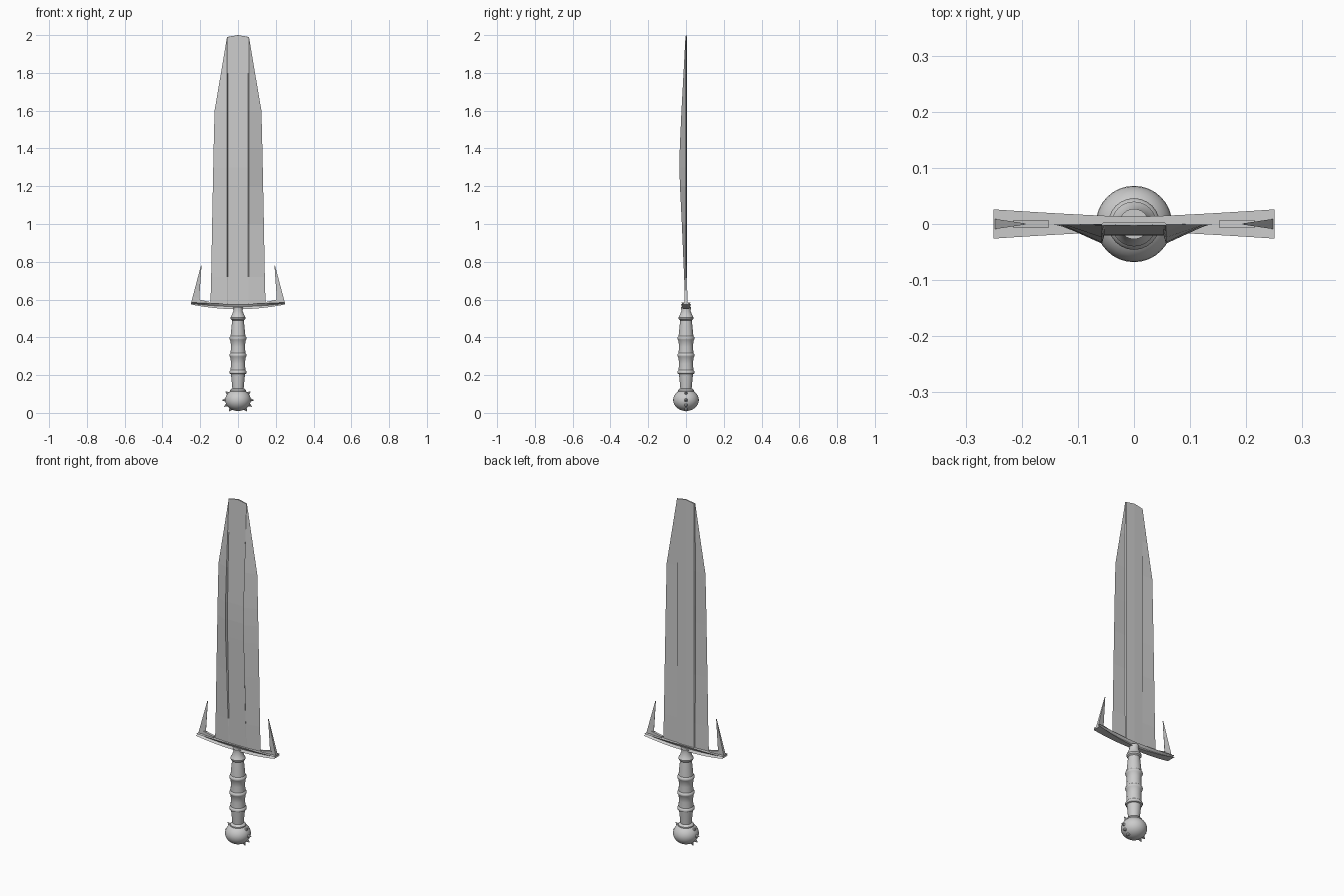
import bpy, bmesh, math
from mathutils import Vector, Matrix

if "Cube" in bpy.data.objects:
    bpy.data.objects.remove(bpy.data.objects["Cube"])


def make_object(name, bm, smooth=False):
    bmesh.ops.recalc_face_normals(bm, faces=bm.faces)
    mesh = bpy.data.meshes.new(name)
    bm.to_mesh(mesh)
    bm.free()
    obj = bpy.data.objects.new(name, mesh)
    bpy.context.collection.objects.link(obj)
    if smooth:
        bpy.context.view_layer.objects.active = obj
        obj.select_set(True)
        bpy.ops.object.shade_smooth_by_angle(angle=math.radians(35))
        obj.select_set(False)
    return obj


def loft(name, sections, smooth=False):
    """Skin a list of closed cross-sections and cap both ends."""
    bm = bmesh.new()
    rings = [[bm.verts.new(p) for p in s] for s in sections]
    n = len(rings[0])
    for a, b in zip(rings, rings[1:]):
        for i in range(n):
            j = (i + 1) % n
            bm.faces.new((a[i], a[j], b[j], b[i]))
    bm.faces.new(rings[0])
    bm.faces.new(rings[-1])
    return make_object(name, bm, smooth)


def lathe(name, profile, sides=24):
    ring = [2 * math.pi * i / sides for i in range(sides)]
    return loft(name, [[(r * math.cos(a), r * math.sin(a), z) for a in ring]
                       for r, z in profile], True)


# Blade: wings rise to two forward ridges beside a sunken centre panel
def blade_section(z, edge, bulge):
    crown = 0.010 if z > 1.95 else 0
    half = [(0.053, 0.003 + bulge * 0.55), (0.057, 0.003 + bulge),
            (edge, 0.001), (0.058, bulge * 0.15), (0.054, -0.003)]
    right = [(x, -y, z) for x, y in half]
    left = [(-x, y, z) for x, y, z in reversed(right)]
    return ([(0, -0.003 - bulge * 0.55, z + crown)] + right
            + [(0, 0.004, z + crown)] + left)


loft("blade", [blade_section(*s) for s in [
    (0.57, 0.146, 0.000), (0.72, 0.142, 0.007), (1.0, 0.137, 0.019),
    (1.2, 0.133, 0.029), (1.3, 0.131, 0.032), (1.4, 0.129, 0.030),
    (1.6, 0.124, 0.021), (1.8, 0.090, 0.010), (1.99, 0.058, 0.000)]])

# Crossguard: bowed underside, waisted section, flaring towards its ends
guard = []
for i in range(-10, 11):
    t = i / 10
    x, w = 0.25 * t, 0.013 + 0.013 * abs(t) ** 1.3
    low, high = 0.549 + 0.025 * t * t, 0.577 + 0.008 * t * t
    mid = (low + high) / 2
    guard.append([(x, -w, low), (x, -w * 0.45, mid), (x, -w, high),
                  (x, w, high), (x, w * 0.45, mid), (x, w, low)])
loft("crossguard", guard)

# Raised strip and upturned prong at each end of the guard
for side, label in ((-1, "left"), (1, "right")):
    loft("guard_strip_" + label, [
        [(side * x, y, z) for x, y, z in
         ((x, -0.007, 0.57), (x, 0.007, 0.57), (x, 0.007, top), (x, -0.007, top))]
        for x, top in ((0.152, 0.588), (0.215, 0.602))])
    loft("guard_prong_" + label, [
        [(side * xi, 0.001 * k, z), (side * xo, 0.009 * k, z), (side * xo, -0.009 * k, z),
         (side * xi, -0.001 * k, z)]
        for z, xi, xo, k in ((0.575, 0.20, 0.25, 1), (0.61, 0.205, 0.241, 0.9),
                             (0.78, 0.193, 0.196, 0.15))])

# Grip: ringed handle turned from one profile
profile = [(0.028, 0.11), (0.031, 0.14), (0.037, 0.205)]
for z in (0.215, 0.305, 0.395):
    profile += [(0.044, z - 0.007), (0.046, z), (0.044, z + 0.007),
                (0.039, z + 0.012), (0.0375, z + 0.045), (0.039, z + 0.076)]
profile = profile[:-2] + [(0.037, 0.43), (0.031, 0.49), (0.038, 0.496), (0.040, 0.505),
                          (0.035, 0.514), (0.024, 0.54), (0.027, 0.56)]
lathe("grip", profile)

# Pommel: slightly flattened ball
centre = Vector((0, 0, 0.068))
bm = bmesh.new()
bmesh.ops.create_uvsphere(bm, u_segments=32, v_segments=16, radius=1,
                          matrix=Matrix.Translation(centre) @ Matrix.Diagonal((0.068, 0.068, 0.058, 1)))
make_object("pommel", bm, True)
lathe("pommel_collar", [(0.042, 0.110), (0.042, 0.120), (0.034, 0.128), (0.029, 0.13)])

# Pommel spikes: small cones around the ball in the blade's plane
bm = bmesh.new()
for deg in (-55, -28, 0, 38):
    for side in (-1, 1):
        a = math.radians(deg)
        d = Vector((side * math.cos(a), 0, math.sin(a)))
        base = Vector((d.x * 0.068, 0, d.z * 0.058))
        rot = d.to_track_quat('Z', 'Y').to_matrix().to_4x4()
        bmesh.ops.create_cone(bm, cap_ends=True, segments=8, radius1=0.012, radius2=0.0005,
                              depth=0.024, matrix=Matrix.Translation(centre + base + d * 0.005) @ rot)
make_object("pommel_spikes", bm)
